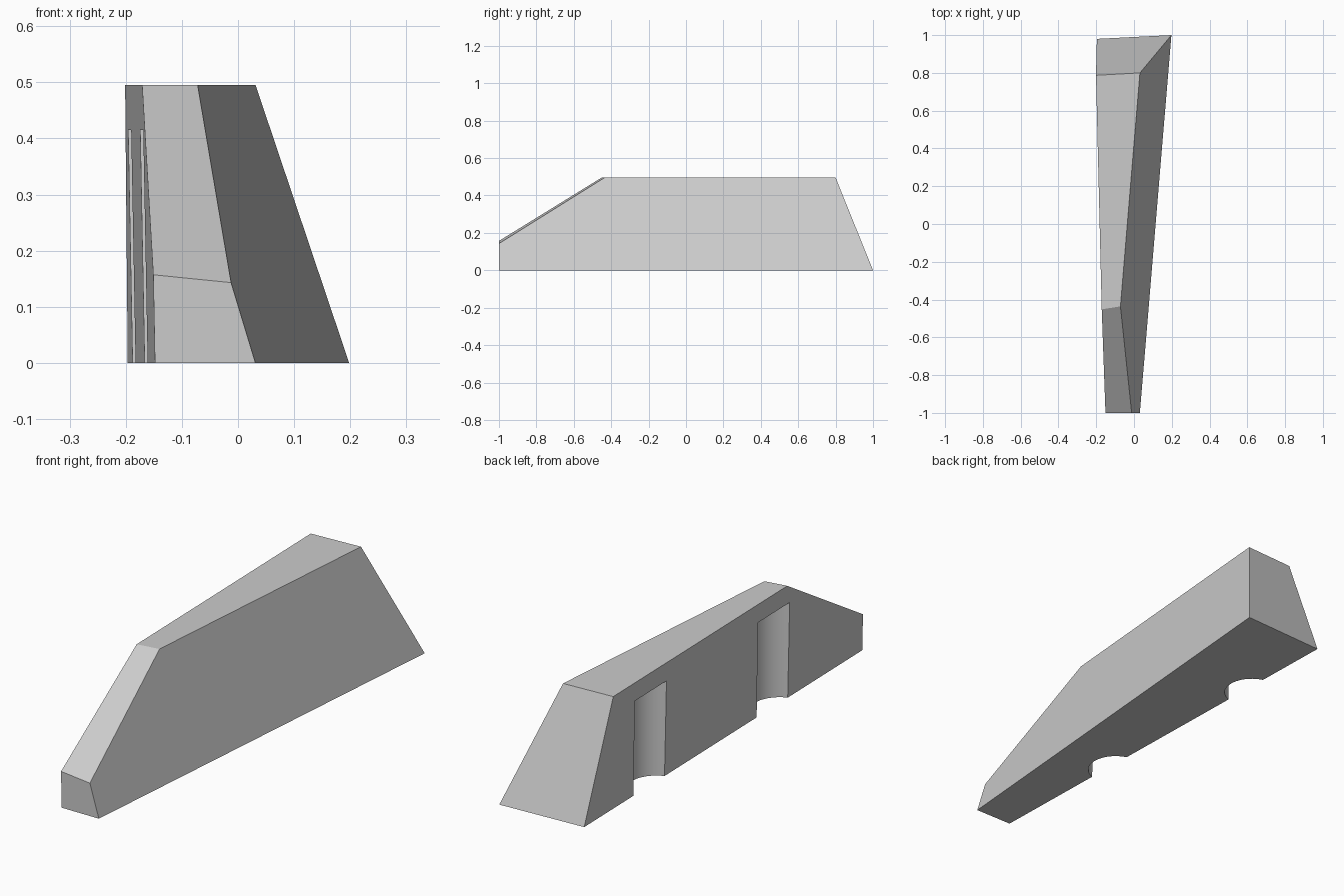
import bpy
import bmesh

cube = bpy.data.objects.get("Cube")
if cube:
    bpy.data.objects.remove(cube, do_unlink=True)

grey = bpy.data.materials.new("plain grey")
grey.use_nodes = True
colour = (0.6, 0.6, 0.6, 1)
grey.diffuse_color = colour
grey.node_tree.nodes["Principled BSDF"].inputs["Base Color"].default_value = colour

HEIGHT = 0.495


def inner_x(y, z):
    """Grooved side: almost upright, leaning slightly outward."""
    return -0.148 - 0.0245 * (y + 1) - 0.019 * z


def outer_x(y, z):
    """Plain side: sloping inward towards the top."""
    return 0.031 + 0.0835 * (y + 1) - 0.303 * z


# Tapered wedge body: matching side outlines (y, z) joined by strips
inner_outline = [(-1, 0), (0.98, 0), (0.787, HEIGHT), (-0.452, HEIGHT), (-1, 0.157)]
outer_outline = [(-1, 0), (1, 0), (0.8, HEIGHT), (-0.436, HEIGHT), (-1, 0.143)]
bm = bmesh.new()
inner = [bm.verts.new((inner_x(y, z), y, z)) for y, z in inner_outline]
outer = [bm.verts.new((outer_x(y, z), y, z)) for y, z in outer_outline]
bm.faces.new(inner)
bm.faces.new(outer)
for i in range(len(inner)):
    j = (i + 1) % len(inner)
    bm.faces.new((inner[i], inner[j], outer[j], outer[i]))
bmesh.ops.recalc_face_normals(bm, faces=bm.faces)
mesh = bpy.data.meshes.new("wedge_body")
bm.to_mesh(mesh)
bm.free()
body = bpy.data.objects.new("wedge_body", mesh)
bpy.context.collection.objects.link(body)
mesh.materials.append(grey)

# Two round upright grooves, open at the bottom
GROOVE_TOP, BELOW = 0.415, -0.1
for name, y in (("back_groove", 0.518), ("front_groove", -0.359)):
    bpy.ops.mesh.primitive_cylinder_add(
        vertices=64, radius=0.116, depth=GROOVE_TOP - BELOW,
        location=(inner_x(y, 0) - 0.035, y, (GROOVE_TOP + BELOW) / 2))
    cutter = bpy.context.object
    cutter.name = name + "_cutter"
    cutter.hide_render = True
    cutter.data.materials.append(grey)
    bpy.context.view_layer.objects.active = body
    cut = body.modifiers.new(name, 'BOOLEAN')
    cut.operation = 'DIFFERENCE'
    cut.solver = 'EXACT'
    cut.object = cutter
    bpy.ops.object.modifier_apply(modifier=cut.name)
    bpy.data.objects.remove(cutter, do_unlink=True)

# Smooth groove walls, crisp outer edges
bpy.ops.object.select_all(action='DESELECT')
body.select_set(True)
bpy.context.view_layer.objects.active = body
bpy.ops.object.shade_smooth_by_angle(angle=0.4)
